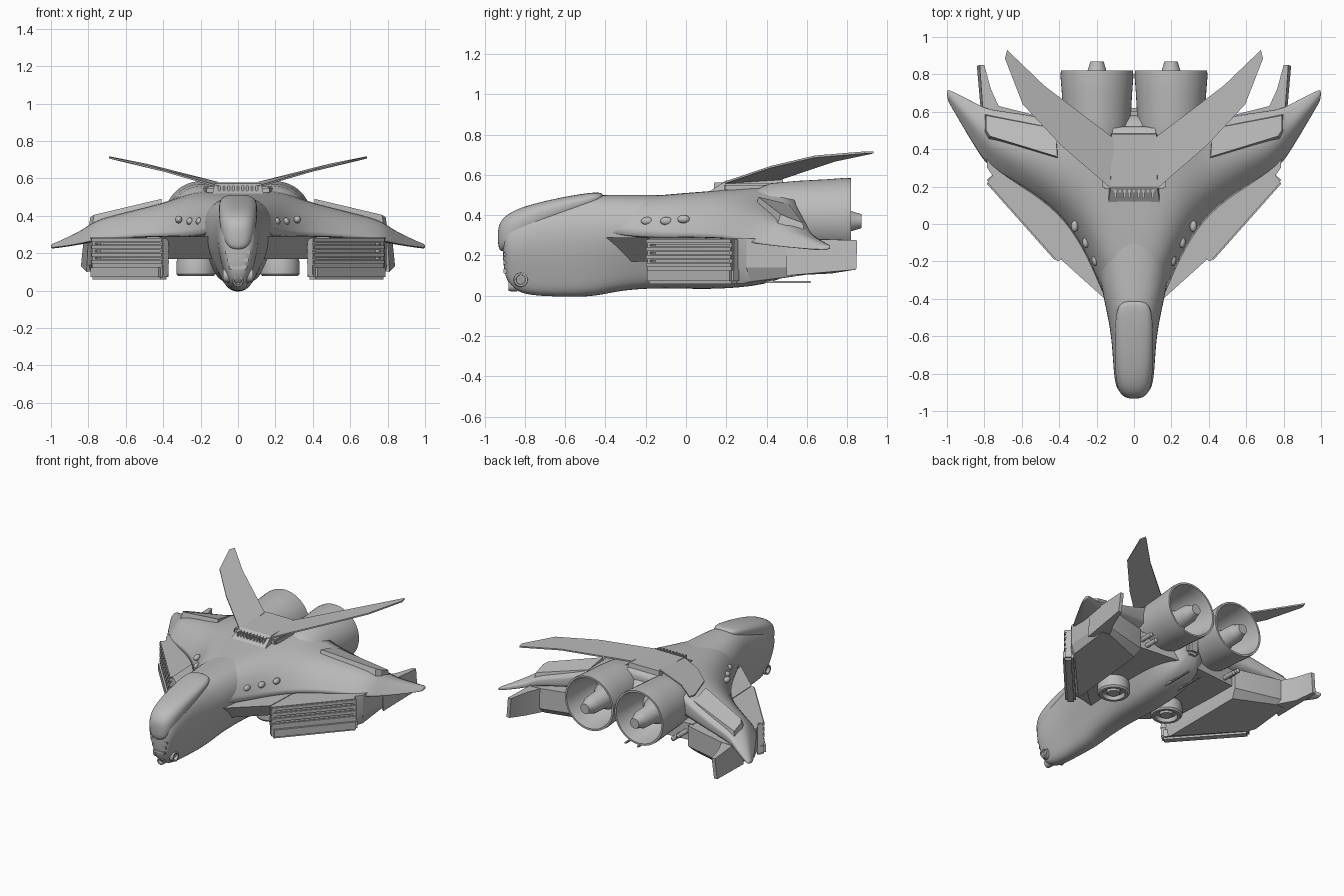
import bpy, bmesh, math
from mathutils import Vector, Matrix

if "Cube" in bpy.data.objects:
    bpy.data.objects.remove(bpy.data.objects["Cube"])


def material(name, v):
    m = bpy.data.materials.new(name)
    m.diffuse_color = (v, v, v, 1)
    m.use_nodes = True
    m.node_tree.nodes["Principled BSDF"].inputs["Base Color"].default_value = m.diffuse_color
    return m


GREY = material("hull grey", 0.5)


def finish(name, bm, mirror=False, sub=0, angle=35):
    bmesh.ops.recalc_face_normals(bm, faces=bm.faces)
    me = bpy.data.meshes.new(name)
    bm.to_mesh(me)
    bm.free()
    me.materials.append(GREY)
    ob = bpy.data.objects.new(name, me)
    bpy.context.collection.objects.link(ob)
    bpy.ops.object.select_all(action='DESELECT')
    ob.select_set(True)
    bpy.context.view_layer.objects.active = ob
    if sub:
        me.polygons.foreach_set("use_smooth", [True] * len(me.polygons))
    else:
        bpy.ops.object.shade_smooth_by_angle(angle=math.radians(angle))
    if mirror:
        ob.modifiers.new("mirror", 'MIRROR').merge_threshold = 0.002
    if sub:
        s = ob.modifiers.new("smooth", 'SUBSURF')
        s.levels = s.render_levels = sub
    return ob


def loft(name, rings, mirror=False, sub=0, caps=(True, True), creases=(), amount=0.8, angle=35):
    """Skin closed rings of equal length; creases are ring indices kept sharp."""
    bm = bmesh.new()
    vs = [[bm.verts.new(p) for p in r] for r in rings]
    n = len(rings[0])
    for a, b in zip(vs, vs[1:]):
        for i in range(n):
            bm.faces.new((a[i], a[(i + 1) % n], b[(i + 1) % n], b[i]))
    if caps[0]:
        bm.faces.new(vs[0])
    if caps[1]:
        bm.faces.new(vs[-1])
    if creases:
        lay = bm.edges.layers.float.new("crease_edge")
        for a, b in zip(vs, vs[1:]):
            for i in creases:
                bm.edges.get((a[i], b[i]))[lay] = amount
    return finish(name, bm, mirror, sub, angle)


def lathe(name, profile, centre, axis='Y', n=40, mirror=True):
    """Revolve (radius, distance) points about an axis through centre."""
    rot = {'Y': Matrix.Rotation(-math.pi / 2, 3, 'X'), 'Z': Matrix.Identity(3),
           'X': Matrix.Rotation(math.pi / 2, 3, 'Y')}[axis]
    c = Vector(centre)
    rings = [[c + rot @ Vector((r * math.cos(2 * math.pi * i / n), r * math.sin(2 * math.pi * i / n), d))
              for i in range(n)] for r, d in profile]
    return loft(name, rings, mirror)


def slab(name, top, bottom, mirror=True):
    return loft(name, [bottom, top], mirror, angle=20)


def box(name, centre, size, yaw=0, mirror=True):
    bm = bmesh.new()
    m = Matrix.Translation(centre) @ Matrix.Rotation(yaw, 4, 'Z') @ Matrix.Diagonal((*size, 1))
    bmesh.ops.create_cube(bm, size=1, matrix=m)
    bmesh.ops.bevel(bm, geom=bm.edges[:], offset=min(size) * 0.2, segments=2, affect='EDGES')
    return finish(name, bm, mirror)


def section(y, w, top, bot, shape):
    """Symmetric cross-section at y; shape holds half-outline fractions."""
    half = [(x * w, bot + z * (top - bot)) for x, z in shape]
    return [(x, y, z) for x, z in half] + [(-x, y, z) for x, z in half[-2:0:-1]]


# fuselage with the drooping head
HEAD = [(0, 1), (.62, .97), (1, .78), (1.02, .52), (.66, .2), (.45, .02), (0, -.01)]
body = [(-.91, .04, .31, .2), (-.9, .08, .36, .09), (-.86, .1, .40, .03), (-.78, .11, .44, .0),
        (-.6, .12, .485, -.005), (-.45, .15, .505, -.005), (-.32, .18, .505, .03), (-.1, .2, .505, .04),
        (.1, .22, .51, .03), (.35, .23, .53, .045), (.5, .2, .52, .09), (.6, .12, .44, .18)]
loft("fuselage", [section(*s, HEAD) for s in body], sub=2)

# canopy shell over the head
CANOPY = [(0, 1), (.6, .98), (.95, .8), (1, .5), (.85, .1), (0, 0)]
glass = [(-.935, .03, .335, .24), (-.915, .075, .385, .2), (-.85, .1, .43, .25), (-.72, .105, .468, .33),
         (-.55, .105, .502, .4), (-.45, .095, .515, .44), (-.41, .06, .51, .47)]
loft("canopy", [section(*s, CANOPY) for s in glass], sub=2)

# face: brow ridges, snout ring, cheek lamps, chin probe
for i, (z, w) in enumerate([(.205, .085), (.165, .07), (.125, .06)]):
    box(f"face_ridge_{i}", (0, -.87, z), (w * 1.6, .07, .022), mirror=False)
RING = [(.0, -.01), (.022, -.01), (.024, .012), (.034, .012), (.037, -.03), (0, -.03)]
lathe("snout_ring", [(r * .8, -d) for r, d in RING], (0, -.87, .05), 'Y', 24, mirror=False)
lathe("cheek_lamp", RING, (.068, -.82, .08), 'X', 24)
box("chin_probe", (.035, -.88, .115), (.01, .05, .01))

# blended upper hull and wings, one spanwise station per row:
# x, leading y/z, front shoulder y/z, crest y/z, trailing y/z, underside z
wing = [(0, -.55, .38, -.35, .49, .1, .515, .52, .55, .3),
        (.1, -.53, .34, -.33, .48, .1, .52, .52, .55, .29),
        (.18, -.34, .3, -.2, .455, .14, .525, .52, .545, .28),
        (.27, -.13, .29, -.02, .43, .2, .52, .53, .525, .28),
        (.4, .06, .29, .14, .4, .3, .485, .55, .45, .29),
        (.6, .2, .285, .27, .37, .39, .44, .59, .38, .28),
        (.77, .295, .27, .36, .33, .44, .395, .61, .335, .26),
        (.82, .36, .255, .42, .3, .5, .345, .63, .3, .25),
        (.91, .51, .24, .55, .265, .6, .295, .68, .27, .235),
        (.985, .64, .23, .655, .24, .68, .255, .715, .25, .225),
        (1.0, .668, .23, .68, .24, .695, .25, .72, .245, .225)]
rings = []
for x, ly, lz, sy, sz, cy, cz, ty, tz, uz in wing:
    rings.append([(x, ly, lz), (x, sy, sz), (x, cy, cz), (x, ty, tz), (x, ty, (tz + uz * 2) / 3),
                  (x, cy, uz), (x, sy, uz)])
loft("wing_hull", rings, mirror=True, sub=2, caps=(False, True), creases=(0, 3, 4))

# flaps raised on the wings
slab("wing_flap", [(.41, .36, .49), (.77, .47, .405), (.79, .5, .392), (.79, .58, .362), (.42, .51, .455)],
     [(.41, .34, .42), (.78, .45, .34), (.8, .49, .32), (.8, .59, .31), (.41, .53, .37)])

# shoulder lamps ahead of the wing roots
for i, (x, y, z) in enumerate([(.215, -.2, .37), (.265, -.105, .37), (.325, -.02, .38)]):
    bm = bmesh.new()
    bmesh.ops.create_uvsphere(bm, u_segments=20, v_segments=12, radius=.024,
                              matrix=Matrix.Translation((x - .008, y + .008, z)) @ Matrix.Diagonal((.8, 1.3, .85, 1)))
    finish(f"shoulder_lamp_{i}", bm, True)

# wing root extension between fuselage and pods, raked back underneath
plan = [(.08, -.47), (.19, -.37), (.39, -.19), (.42, .52), (.08, .55)]
slab("root_shelf", [(x, y, .29) for x, y in plan],
     [(x * .97, y + (.14 if y < 0 else 0), .17) for x, y in plan])

# underwing intake pods
pod = [(.39, -.16), (.75, .25), (.785, .3), (.805, .63), (.72, .63), (.4, .55)]
low = [(.39, -.1, .06), (.74, .28, .06), (.77, .32, .07), (.77, .6, .105), (.7, .6, .105), (.42, .5, .09)]
mid = [(x, y, .14) for x, y in pod]
loft("intake_pod", [low, mid, [(x, y, .285) for x, y in pod]], True, angle=20)
yaw = math.atan2(.45, .40)
for i, z in enumerate([.27, .231, .192, .153]):
    box(f"intake_louver_{i}", (.576, .03, z), (.575, .055, .03), yaw)
box("intake_sill", (.58, .035, .098), (.575, .07, .08), yaw)
for i, (x, y) in enumerate([(.395, -.17), (.755, .238)]):
    box(f"intake_post_{i}", (x, y, .18), (.03, .045, .2), yaw)

# swept fins at the rear of each pod
slab("pod_fin", [(.70, .58, .285), (.8, .5, .285), (.825, .85, .275), (.8, .85, .275), (.765, .72, .28)],
     [(.70, .58, .11), (.81, .5, .1), (.84, .845, .13), (.815, .845, .13), (.775, .72, .11)])

# engine nacelles and exhaust cones
lathe("engine_nacelle", [(.05, .25), (.13, .33), (.168, .42), (.18, .55), (.188, .7), (.195, .79), (.193, .82),
                         (.18, .82), (.172, .78), (.15, .62), (.12, .56), (.03, .56)], (.198, 0, .39), n=48)
lathe("exhaust_cone", [(.1, .55), (.09, .64), (.065, .69), (.06, .8), (.05, .82), (.035, .87), (.01, .87)],
      (.198, 0, .37), n=32)

# dorsal block with louvered front
slab("dorsal_block", [(-.125, .2, .572), (.125, .2, .572), (.12, .48, .578), (-.12, .48, .578)],
     [(-.14, .09, .5), (.14, .09, .5), (.13, .49, .5), (-.13, .49, .5)], mirror=False)
for i in range(9):
    box(f"dorsal_louver_{i}", (-.1 + i * .025, .175, .54), (.012, .07, .045), mirror=False)
box("dorsal_shoulder", (.15, .34, .537), (.06, .3, .04), yaw=-.08)

# V-tail blades
tail = [(.1, .17, .555), (.39, .42, .64), (.595, .64, .692), (.69, .885, .712), (.678, .93, .712),
        (.48, .74, .672), (.11, .46, .578)]
slab("tail_blade", [(x, y, z + .004) for x, y, z in tail], [(x, y, z - .006) for x, y, z in tail])

# belly lift thrusters
lathe("lift_thruster", [(.09, .2), (.105, .15), (.105, .09), (.095, .078), (.075, .078), (.068, .105),
                        (.045, .105), (.04, .085), (.01, .085)], (.225, .06, 0), 'Z', 36)

# belly pipes and rear probe
for i, (x, z) in enumerate([(.33, .2), (.37, .23)]):
    lathe(f"belly_pipe_{i}", [(.005, .3), (.016, .31), (.016, .62), (.005, .63)], (x, 0, z), 'Y', 12)
box("tail_probe", (.05, .48, .068), (.014, .28, .012))
box("tail_strut", (.05, .42, .1), (.014, .03, .07))
box("tail_bracket", (0, .57, .32), (.09, .1, .2), mirror=False)
